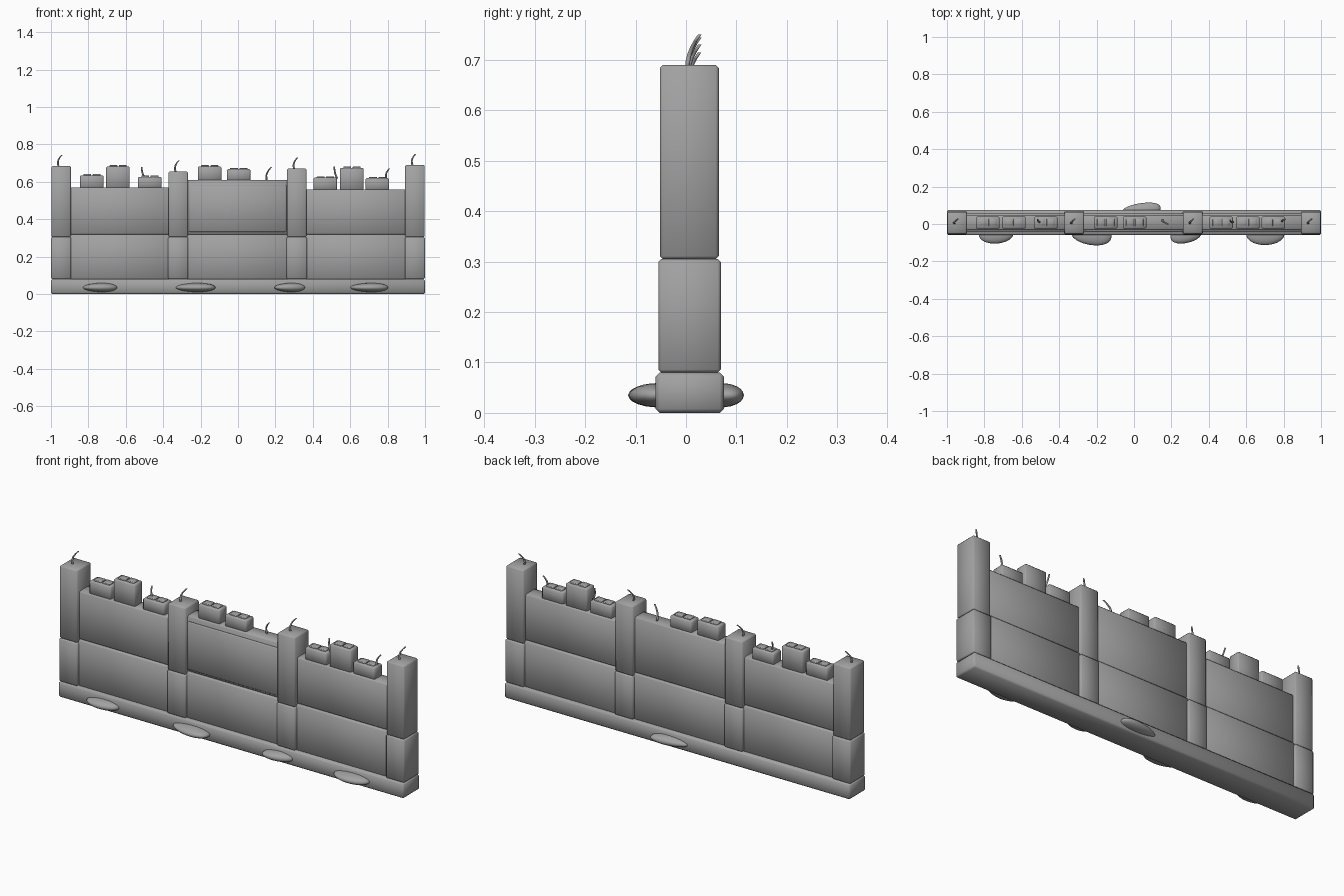
import bpy, bmesh, math
from mathutils import Vector

if "Cube" in bpy.data.objects:
    bpy.data.objects.remove(bpy.data.objects["Cube"])

stone = bpy.data.materials.new("grey stone")
stone.diffuse_color = (0.36, 0.36, 0.36, 1)
stone.use_nodes = True
stone.node_tree.nodes["Principled BSDF"].inputs["Base Color"].default_value = stone.diffuse_color


def finish(bm, name, smooth=True):
    bmesh.ops.recalc_face_normals(bm, faces=bm.faces)
    me = bpy.data.meshes.new(name)
    bm.to_mesh(me)
    bm.free()
    me.materials.append(stone)
    for p in me.polygons:
        p.use_smooth = smooth
    ob = bpy.data.objects.new(name, me)
    bpy.context.collection.objects.link(ob)
    return ob


def box(name, x, y, z, bevel=0.006):
    """Bevelled box from (min, max) ranges."""
    bm = bmesh.new()
    bmesh.ops.create_cube(bm, size=1)
    for v in bm.verts:
        v.co = Vector([(r[0] + r[1]) / 2 + c * (r[1] - r[0])
                       for r, c in zip((x, y, z), v.co)])
    if bevel:
        bmesh.ops.bevel(bm, geom=bm.edges[:], offset=bevel, segments=1,
                        affect='EDGES', profile=0.5)
    return finish(bm, name, bevel > 0)


def rod(name, x, y, z, dx, dy, h):
    """Bent reinforcing rod: a tapered tube along a curved path."""
    bm = bmesh.new()
    rings = []
    for i in range(6):
        t = i / 5
        c = Vector((x + dx * t * t - 0.008 * math.sin(math.pi * t),
                    y + dy * t * t, z - 0.005 + (h + 0.005) * t))
        r = 0.0055 - 0.0015 * t
        rings.append([bm.verts.new(c + Vector((r * math.cos(a * math.pi / 3),
                                               r * math.sin(a * math.pi / 3), 0)))
                      for a in range(6)])
    for lo, hi in zip(rings, rings[1:]):
        for k in range(6):
            bm.faces.new((lo[k], lo[(k + 1) % 6], hi[(k + 1) % 6], hi[k]))
    bm.faces.new(rings[-1])
    bm.faces.new(rings[0][::-1])
    return finish(bm, name)


def rock(name, x0, x1, peak, y, depth):
    """Flattened lump leaning towards its peak, half sunk in the plinth."""
    bm = bmesh.new()
    bmesh.ops.create_icosphere(bm, subdivisions=3, radius=1)
    mid, half = (x0 + x1) / 2, (x1 - x0) / 2
    for v in bm.verts:
        out = abs(v.co.y) if v.co.y * depth > 0 else -abs(v.co.y) * 0.3
        lean = (peak - mid) * max(out, 0) ** 1.5
        v.co = Vector((mid + half * v.co.x + lean, y + depth * out,
                       0.035 + 0.024 * v.co.z * (1 + 0.12 * v.co.x)))
    return finish(bm, name)


# Plinth
box("plinth", (-1, 1), (-0.06, 0.075), (0, 0.08), 0.008)

# Pillars in two stages
pillars = [(-0.946, 0.684), (-0.32, 0.655), (0.314, 0.67), (0.946, 0.69)]
for cx, top in pillars:
    box("pillar_lower", (cx - 0.054, cx + 0.054), (-0.055, 0.069), (0.08, 0.305))
    box("pillar_upper", (cx - 0.052, cx + 0.052), (-0.052, 0.065), (0.305, top))
    rod("pillar_rod", cx - 0.012, 0.003, top, 0.016, 0.024, 0.06)

# Wall panels between pillars
tops = [0.57, 0.61, 0.56]
for (a, _), (b, _), top in zip(pillars, pillars[1:], tops):
    x = (a + 0.045, b - 0.045)
    box("wall_lower", x, (-0.04, 0.055), (0.075, 0.318), 0.007)
    box("wall_upper", x, (-0.033, 0.048), (0.318, top), 0.007)

# Raised plate on the centre bay
box("centre_plate", (-0.262, 0.258), (-0.042, -0.03), (0.333, 0.583), 0.004)

# Merlon blocks with a pair of pads on top
merlons = [(-0.845, 0.57, 0.635), (-0.705, 0.57, 0.682), (-0.535, 0.57, 0.627),
           (-0.215, 0.61, 0.682), (-0.06, 0.61, 0.668),
           (0.403, 0.56, 0.622), (0.545, 0.56, 0.675), (0.682, 0.56, 0.62)]
for x, low, high in merlons:
    box("merlon", (x, x + 0.126), (-0.025, 0.04), (low - 0.005, high))
    for px in (x + 0.018, x + 0.068):
        box("merlon_pad", (px, px + 0.042), (-0.012, 0.027),
            (high - 0.004, high + 0.007), 0.002)

# Loose rods along the wall top
for x, y, z, dx, dy, h in [(-0.5, 0.01, 0.627, -0.015, 0.015, 0.052),
                           (0.155, 0.02, 0.61, 0.025, -0.02, 0.07),
                           (0.53, 0.01, 0.622, -0.015, 0.01, 0.06),
                           (0.796, 0.015, 0.615, 0.012, 0.01, 0.055)]:
    rod("wall_rod", x, y, z, dx, dy, h)

# Rocks against the plinth
for x0, x1, peak, y, depth in [(-0.83, -0.645, -0.745, -0.055, -0.05),
                               (-0.335, -0.12, -0.2, -0.055, -0.06),
                               (0.195, 0.36, 0.25, -0.055, -0.05),
                               (0.6, 0.805, 0.7, -0.055, -0.058),
                               (-0.065, 0.14, 0.08, 0.07, 0.045)]:
    rock("rock", x0, x1, peak, y, depth)
